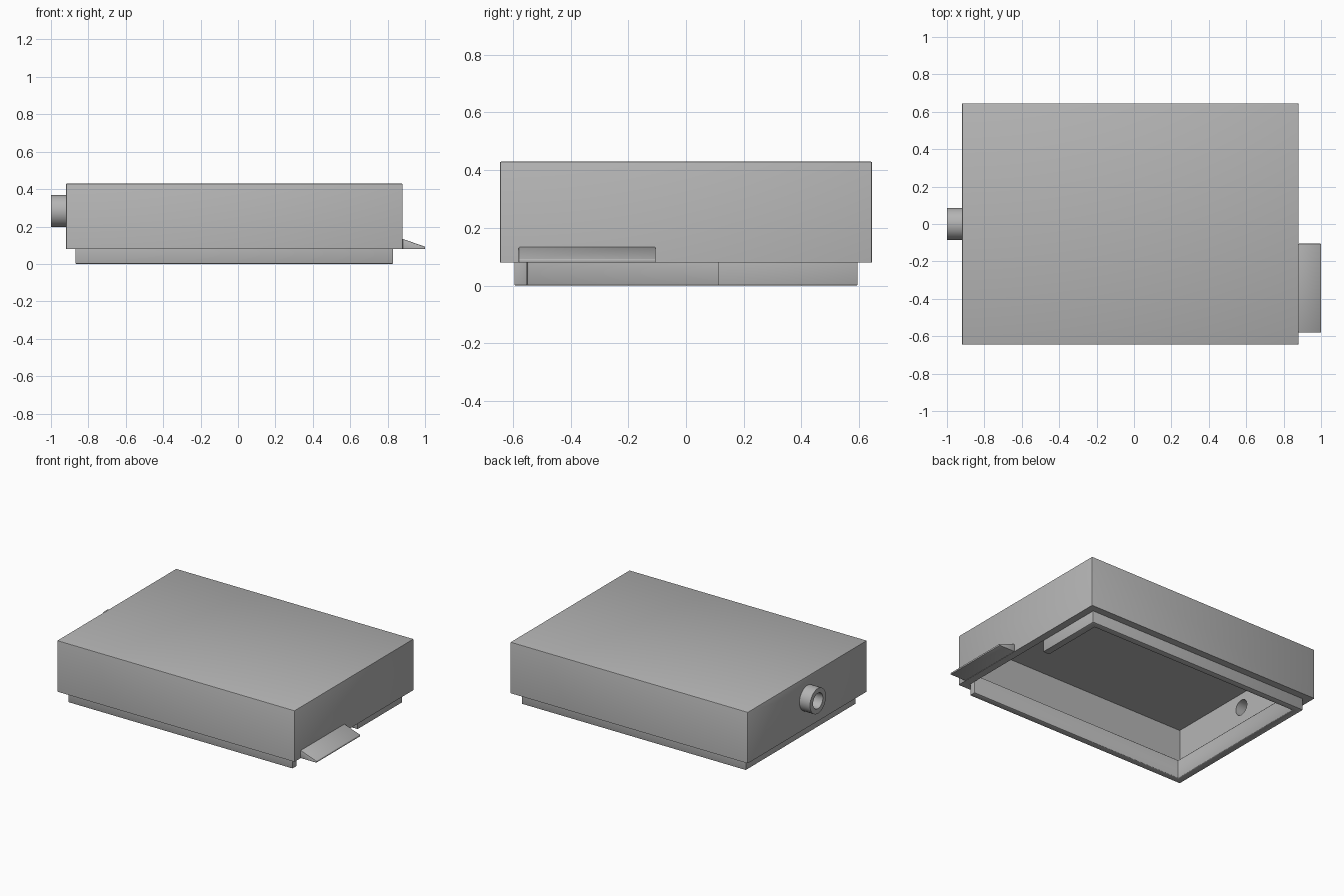
import bpy, bmesh, math
from mathutils import Matrix, Vector

cube = bpy.data.objects.get("Cube")
if cube:
    bpy.data.objects.remove(cube, do_unlink=True)

grey = bpy.data.materials.new("light_grey")
grey.use_nodes = True
colour = (0.46, 0.46, 0.46, 1)
grey.diffuse_color = colour
grey.node_tree.nodes["Principled BSDF"].inputs["Base Color"].default_value = colour


def finish(name, bm):
    bmesh.ops.recalc_face_normals(bm, faces=bm.faces)
    mesh = bpy.data.meshes.new(name)
    bm.to_mesh(mesh)
    bm.free()
    mesh.materials.append(grey)
    ob = bpy.data.objects.new(name, mesh)
    bpy.context.collection.objects.link(ob)
    return ob


def box(name, lo, hi):
    bm = bmesh.new()
    bmesh.ops.create_cube(bm, size=1)
    for v in bm.verts:
        v.co = [(a + b) / 2 + c * (b - a) for a, b, c in zip(lo, hi, v.co)]
    return finish(name, bm)


def prism(name, points, offset):
    """Extrude a flat outline along the offset."""
    bm = bmesh.new()
    face = bm.faces.new([bm.verts.new(p) for p in points])
    new = bmesh.ops.extrude_face_region(bm, geom=[face], use_keep_orig=True)
    bmesh.ops.translate(bm, vec=Vector(offset),
                        verts=[g for g in new["geom"] if isinstance(g, bmesh.types.BMVert)])
    return finish(name, bm)


def rod(name, radius, x0, x1):
    """Cylinder along x, in line with the spout."""
    bm = bmesh.new()
    bmesh.ops.create_cone(bm, cap_ends=True, segments=48, radius1=radius, radius2=radius,
                          depth=x1 - x0,
                          matrix=Matrix.Translation(((x0 + x1) / 2, 0, 0.283))
                          @ Matrix.Rotation(math.pi / 2, 4, "Y"))
    return finish(name, bm)


def apply(ob, mod):
    bpy.ops.object.select_all(action="DESELECT")
    bpy.context.view_layer.objects.active = ob
    ob.select_set(True)
    bpy.ops.object.modifier_apply(modifier=mod.name)


def cut(ob, cutter):
    mod = ob.modifiers.new("cut", "BOOLEAN")
    mod.operation = "DIFFERENCE"
    mod.solver = "EXACT"
    mod.object = cutter
    apply(ob, mod)
    bpy.data.objects.remove(cutter, do_unlink=True)


def bevel(ob, width):
    mod = ob.modifiers.new("bevel", "BEVEL")
    mod.width = width
    mod.segments = 2
    mod.limit_method = "ANGLE"
    apply(ob, mod)


def smooth(ob):
    bpy.ops.object.select_all(action="DESELECT")
    bpy.context.view_layer.objects.active = ob
    ob.select_set(True)
    bpy.ops.object.shade_smooth_by_angle(angle=math.radians(35))


# Hollow housing, open at the bottom, with a hole for the spout
housing = box("housing", (-0.92, -0.645, 0.08), (0.88, 0.645, 0.43))
bevel(housing, 0.006)
cut(housing, box("trim", (-2, -2, -1), (2, 2, 0.0865)))
for v in housing.data.vertices:
    if v.co.z < 0.09:
        v.co.z = 0.08
cut(housing, box("cavity", (-0.87, -0.595, 0), (0.83, 0.595, 0.38)))
cut(housing, rod("bore", 0.053, -1.1, -0.8))

# Inner rim, open along part of the left side
outline = [(0.83, 0.11), (0.83, 0.595), (-0.87, 0.595), (-0.87, -0.595), (0.83, -0.595),
           (0.83, -0.55), (-0.82, -0.55), (-0.82, 0.55), (0.78, 0.55), (0.78, 0.11)]
rim = prism("inner_rim", [(x, y, 0) for x, y in outline], (0, 0, 0.13))
bevel(rim, 0.005)

# Spout
spout = rod("spout", 0.086, -1.0, -0.92)
cut(spout, rod("bore", 0.053, -1.1, -0.8))

# Wedge-shaped lip
profile = [(0.88, 0.08), (1.0, 0.08), (1.0, 0.092), (0.88, 0.134)]
lip = prism("lip", [(x, -0.58, z) for x, z in profile], (0, 0.475, 0))
bevel(lip, 0.003)

for ob in (housing, rim, spout, lip):
    smooth(ob)
